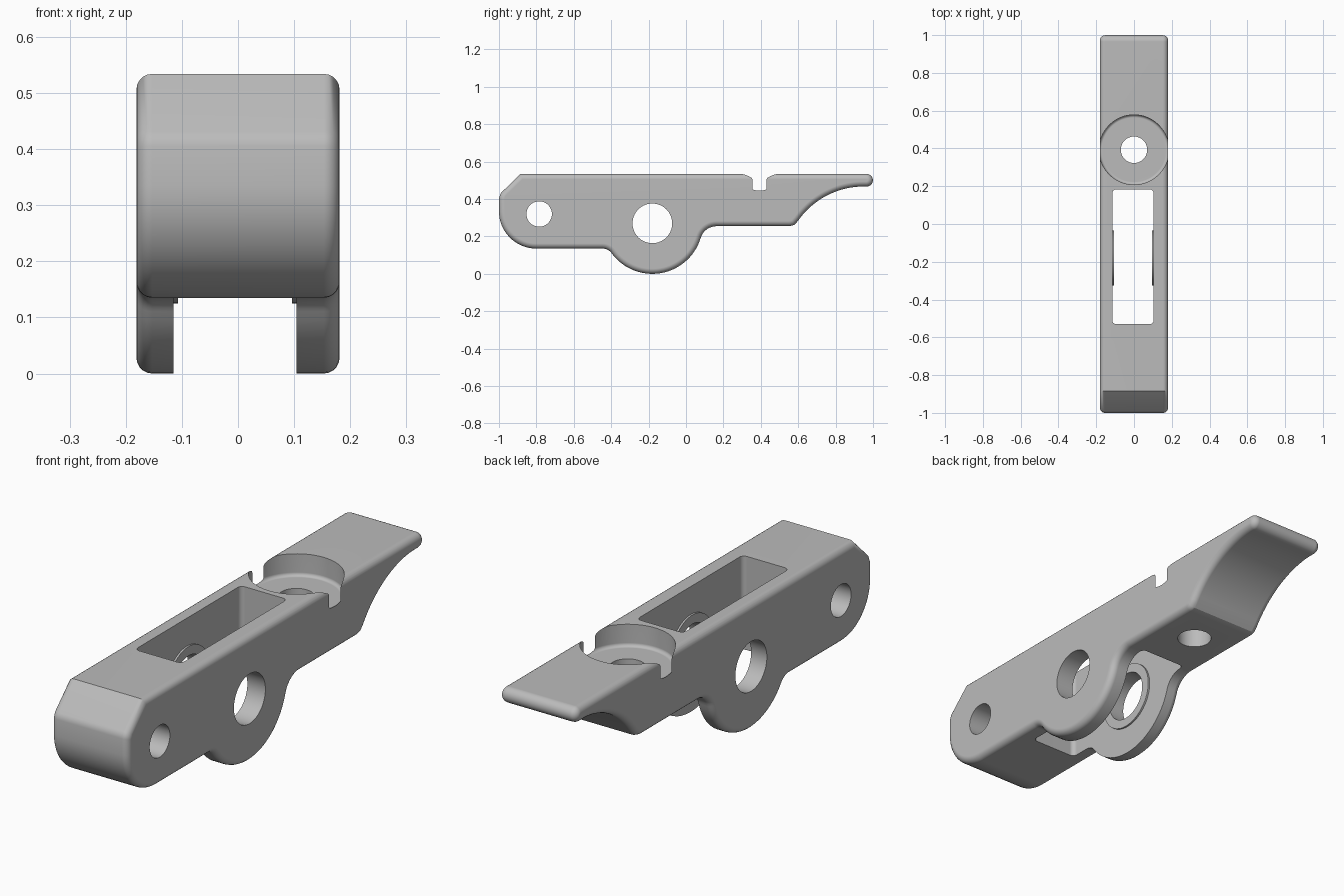
import bpy, bmesh, math
from mathutils import Matrix

if "Cube" in bpy.data.objects:
    bpy.data.objects.remove(bpy.data.objects["Cube"], do_unlink=True)

HALF_WIDTH = 0.181
EDGE_RADIUS = 0.028
PIVOT = (-0.18, 0.27)
SEAT_Y = 0.393

metal = bpy.data.materials.new("plain grey metal")
metal.use_nodes = True
grey = (0.5, 0.5, 0.5, 1)
metal.diffuse_color = grey
metal.node_tree.nodes["Principled BSDF"].inputs["Base Color"].default_value = grey


def make_object(name, bm):
    bmesh.ops.recalc_face_normals(bm, faces=bm.faces)
    mesh = bpy.data.meshes.new(name)
    bm.to_mesh(mesh)
    bm.free()
    mesh.materials.append(metal)
    obj = bpy.data.objects.new(name, mesh)
    bpy.context.collection.objects.link(obj)
    return obj


def arc(cy, cz, radius, start, end, steps):
    """Points of an arc in the side plane, angles in degrees."""
    angles = [math.radians(start + (end - start) * i / steps) for i in range(steps + 1)]
    return [(cy + radius * math.cos(a), cz + radius * math.sin(a)) for a in angles]


def cylinder(name, centre, radius, depth, axis, bottom_round=0):
    bm = bmesh.new()
    bmesh.ops.create_cone(bm, cap_ends=True, segments=64, radius1=radius,
                          radius2=radius, depth=depth)
    if bottom_round:
        rim = [e for e in bm.edges if all(v.co.z < 0 for v in e.verts)]
        bmesh.ops.bevel(bm, geom=rim, offset=bottom_round, segments=4,
                        profile=0.5, affect='EDGES')
    turn = Matrix.Rotation(math.pi / 2, 4, 'Y') if axis == 'X' else Matrix()
    bmesh.ops.transform(bm, matrix=Matrix.Translation(centre) @ turn, verts=bm.verts)
    return make_object(name, bm)


def combine(target, tool, operation):
    """Apply a boolean and discard the tool."""
    tool.hide_render = True
    mod = target.modifiers.new(operation.lower(), 'BOOLEAN')
    mod.object, mod.operation, mod.solver = tool, operation, 'EXACT'
    bpy.context.view_layer.objects.active = target
    bpy.ops.object.modifier_apply(modifier=mod.name)
    bpy.data.objects.remove(tool, do_unlink=True)


# Side outline: nose, pivot lobe with fillets, heel, scooped tail
outline = [(-0.885, 0.534), (-0.99, 0.432), (-1, 0.405)]
outline += arc(-0.8, 0.335, 0.2, 180, 270, 16)
outline += arc(-0.446, 0.075, 0.06, 90, 36.2, 7)
outline += arc(*PIVOT, 0.27, 216.2, 343, 30)[1:]
outline += arc(0.164, 0.165, 0.09, 163, 90, 9)[1:]
outline += [(0.555, 0.255), (0.58, 0.262)]
outline += arc(0.95, 0.04, 0.427, 145, 90, 20)
outline += arc(0.966, 0.5005, 0.0335, -90, 90, 12)

bm = bmesh.new()
cap = bm.faces.new([bm.verts.new((-HALF_WIDTH, y, z)) for y, z in outline])
far = bmesh.ops.extrude_face_region(bm, geom=[cap], use_keep_orig=True)["geom"]
moved = [v for v in far if isinstance(v, bmesh.types.BMVert)]
bmesh.ops.translate(bm, verts=moved, vec=(2 * HALF_WIDTH, 0, 0))
bmesh.ops.recalc_face_normals(bm, faces=bm.faces)

# Rounded long edges on both sides
rims = [e for e in bm.edges if e.verts[0].co.x * e.verts[1].co.x > 0]
bmesh.ops.bevel(bm, geom=rims, offset=EDGE_RADIUS, segments=5, profile=0.5,
                affect='EDGES', clamp_overlap=False)
body = make_object("lever_body", bm)

# Open window through the body, with rounded corners
x0, x1, y0, y1 = -0.115, 0.104, -0.53, 0.183
bm = bmesh.new()
bmesh.ops.create_cube(bm, size=1)
bmesh.ops.scale(bm, vec=(x1 - x0, y1 - y0, 2), verts=bm.verts)
bmesh.ops.translate(bm, vec=((x0 + x1) / 2, (y0 + y1) / 2, 0.2), verts=bm.verts)
uprights = [e for e in bm.edges if abs(e.verts[0].co.z - e.verts[1].co.z) > 1]
bmesh.ops.bevel(bm, geom=uprights, offset=0.02, segments=4, profile=0.5, affect='EDGES')
combine(body, make_object("window_cutter", bm), 'DIFFERENCE')

# Low bosses around the pivot hole on the inner walls
for name, x in (("right_boss", x0), ("left_boss", x1)):
    combine(body, cylinder(name, (x, *PIVOT), 0.145, 0.016, 'X'), 'UNION')

# Cross holes: pivot and nose pin
combine(body, cylinder("pivot_cutter", (0, *PIVOT), 0.106, 1, 'X'), 'DIFFERENCE')
combine(body, cylinder("pin_cutter", (0, -0.785, 0.32), 0.068, 1, 'X'), 'DIFFERENCE')

# Round screw seat that breaks through the sides, and its vertical hole
combine(body, cylinder("seat_cutter", (0, SEAT_Y, 0.64), 0.185, 0.4, 'Z', 0.015), 'DIFFERENCE')
combine(body, cylinder("screw_cutter", (0, SEAT_Y, 0.4), 0.07, 1, 'Z'), 'DIFFERENCE')

# Smooth rounds with crisp machined edges
bpy.ops.object.select_all(action='DESELECT')
body.select_set(True)
bpy.context.view_layer.objects.active = body
bpy.ops.object.shade_smooth_by_angle(angle=math.radians(32))
weighted = body.modifiers.new("flat_face_normals", 'WEIGHTED_NORMAL')
weighted.keep_sharp = True
